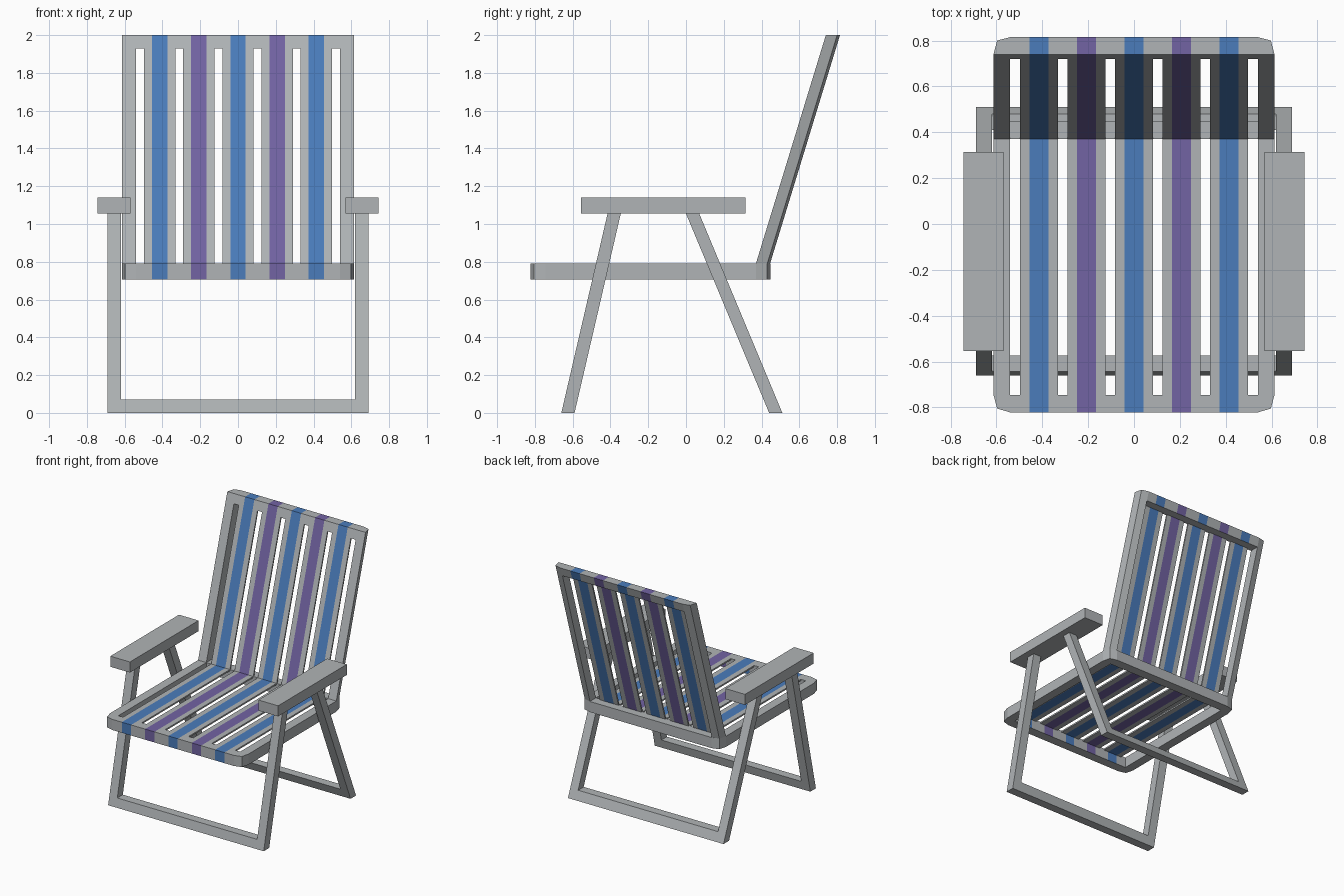
import bpy, bmesh

if "Cube" in bpy.data.objects:
    bpy.data.objects.remove(bpy.data.objects["Cube"])


def material(name, rgb):
    m = bpy.data.materials.new(name)
    m.diffuse_color = (*rgb, 1)
    m.use_nodes = True
    m.node_tree.nodes["Principled BSDF"].inputs["Base Color"].default_value = m.diffuse_color
    return m


MATS = [material("grey", (0.434, 0.456, 0.468)),
        material("blue", (0.069, 0.202, 0.50)),
        material("purple", (0.168, 0.125, 0.366))]
CENTRES = [-0.414, -0.207, 0.0, 0.207, 0.414]
HALF_STRIPE, HALF_STRAP = 0.041, 0.083


def prism(name, poly, z0, z1, lean=0.0, base=0.0, striped=False):
    """Extrude a plan outline from z0 to z1, leaning in y with height above base."""
    bm = bmesh.new()
    n = len(poly)
    lo, hi = [[bm.verts.new((x, y + lean * (z - base), z)) for x, y in poly] for z in (z0, z1)]
    bm.faces.new(lo)
    bm.faces.new(hi)
    for i in range(n):
        j = (i + 1) % n
        bm.faces.new((lo[i], lo[j], hi[j], hi[i]))
    bmesh.ops.recalc_face_normals(bm, faces=bm.faces)
    if striped:
        # cut the colour stripes into the part
        for c in CENTRES:
            for s in (-1, 1):
                bmesh.ops.bisect_plane(bm, geom=bm.verts[:] + bm.edges[:] + bm.faces[:],
                                       plane_co=(c + s * HALF_STRIPE, 0, 0), plane_no=(1, 0, 0))
        bm.normal_update()
        for f in bm.faces:
            x = f.calc_center_median().x
            is_rail_bottom = f.normal.z < -0.9 and z1 - z0 > 0.03
            for i, c in enumerate(CENTRES):
                if abs(x - c) < HALF_STRIPE - 0.001 and not is_rail_bottom:
                    f.material_index = 1 + i % 2
    me = bpy.data.meshes.new(name)
    bm.to_mesh(me)
    bm.free()
    for m in MATS:
        me.materials.append(m)
    ob = bpy.data.objects.new(name, me)
    bpy.context.collection.objects.link(ob)
    return ob


def rect(x0, x1, y0, y1):
    return [(x0, y0), (x1, y0), (x1, y1), (x0, y1)]


def rail(y, d):
    """Cross rail outline with rounded outer corners; d is the outward direction."""
    half = [(0.613, 0), (0.597, 0.06), (0.54, 0.077)]
    pts = half + [(-x, o) for x, o in reversed(half)]
    return [(x, y + d * o) for x, o in pts]


# seat frame
SEAT0, SEAT1 = 0.705, 0.79
FRONT, BACK = -0.745, 0.37
prism("seat_front_rail", rail(FRONT, -1), SEAT0, SEAT1, striped=True)
prism("seat_back_rail", rail(BACK, 1), SEAT0, SEAT1)

# backrest top rail
LEAN = 0.306
prism("backrest_top_rail", rect(-0.54, 0.54, BACK, BACK + 0.075), 1.93, 2.0,
      LEAN, SEAT1, striped=True)

# straps of the seat and the backrest
for i, c in enumerate(CENTRES):
    a, b = c - HALF_STRAP, c + HALF_STRAP
    prism(f"seat_strap_{i}", rect(a, b, FRONT, BACK), SEAT1 - 0.012, SEAT1, striped=True)
    prism(f"backrest_strap_{i}", rect(a, b, BACK, BACK + 0.012), SEAT1, 1.93,
          LEAN, SEAT1, striped=True)

# mirrored side parts
for s, side in ((-1, "left"), (1, "right")):
    def flip(poly):
        return [(s * x, y) for x, y in poly]
    prism(f"seat_side_rail_{side}", flip(rect(0.54, 0.613, FRONT, BACK)), SEAT0, SEAT1)
    post = [(0.54, BACK), (0.613, BACK), (0.597, BACK + 0.06), (0.54, BACK + 0.075)]
    prism(f"backrest_post_{side}", flip(post), SEAT1, 2.0, LEAN, SEAT1)
    prism(f"armrest_{side}", flip(rect(0.57, 0.744, -0.555, 0.315)), 1.055, 1.14)
    prism(f"front_leg_{side}", flip(rect(0.62, 0.69, -0.66, -0.59)), 0, 1.055, 0.232)
    prism(f"rear_leg_{side}", flip(rect(0.62, 0.69, 0.44, 0.51)), 0, 1.055, -0.417)

# floor bars joining the legs
prism("front_floor_bar", rect(-0.62, 0.62, -0.66, -0.59), 0, 0.07, 0.232)
prism("rear_floor_bar", rect(-0.62, 0.62, 0.44, 0.51), 0, 0.07, -0.417)
